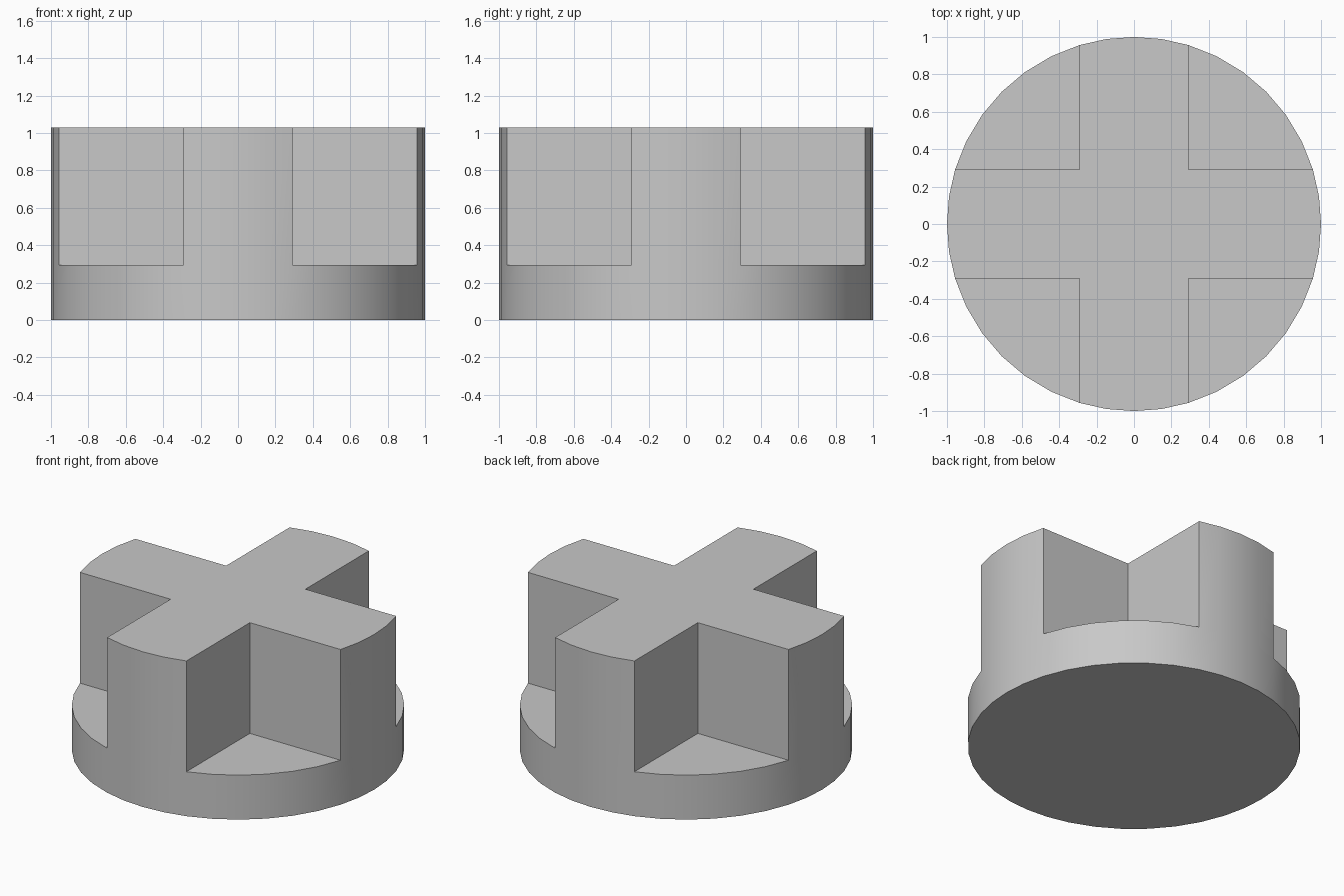
import bpy, bmesh, math

if "Cube" in bpy.data.objects:
    bpy.data.objects.remove(bpy.data.objects["Cube"])

R = 1.0        # outer radius
ARM = 0.291    # half width of the cross arms
FLOOR = 0.295  # top of the disc
TOP = 1.03     # top of the cross

grey = bpy.data.materials.new("light grey")
grey.diffuse_color = (0.58, 0.58, 0.58, 1)
grey.use_nodes = True
grey.node_tree.nodes["Principled BSDF"].inputs["Base Color"].default_value = grey.diffuse_color

bm = bmesh.new()
cut = math.asin(ARM / R)


def arc(start, end, steps):
    return [start + (end - start) * i / steps for i in range(steps)]


# Outline of the disc: each quarter is one arm end and one open corner
ring, ends = [], []
for q in range(4):
    a = q * math.pi / 2
    ends.append(len(ring))
    for t in arc(a - cut, a + cut, 4) + arc(a + cut, a + math.pi / 2 - cut, 6):
        ring.append((R * math.cos(t), R * math.sin(t)))
n = len(ring)

# Solid disc with its top split into a cross and four corner floors
low = [bm.verts.new((x, y, 0)) for x, y in ring]
mid = [bm.verts.new((x, y, FLOOR)) for x, y in ring]
bm.faces.new(low[::-1])
for i in range(n):
    j = (i + 1) % n
    bm.faces.new((low[i], low[j], mid[j], mid[i]))

cross = []
for q, e in enumerate(ends):
    a = math.pi / 4 + q * math.pi / 2
    d = ARM * math.sqrt(2)
    inner = bm.verts.new((d * math.cos(a), d * math.sin(a), FLOOR))
    cross += mid[e:e + 5] + [inner]
    bm.faces.new([mid[(e + 4 + k) % n] for k in range(7)] + [inner])
top = bm.faces.new(cross)

# Raise the cross
raised = bmesh.ops.extrude_face_region(bm, geom=[top])["geom"]
bmesh.ops.translate(bm, vec=(0, 0, TOP - FLOOR),
                    verts=[v for v in raised if isinstance(v, bmesh.types.BMVert)])
if top.is_valid:
    bmesh.ops.delete(bm, geom=[top], context='FACES_ONLY')
bmesh.ops.recalc_face_normals(bm, faces=bm.faces)

mesh = bpy.data.meshes.new("cross_topped_disc")
bm.to_mesh(mesh)
bm.free()
mesh.materials.append(grey)
obj = bpy.data.objects.new("cross_topped_disc", mesh)
bpy.context.collection.objects.link(obj)

# Smooth round wall, sharp edges elsewhere
bpy.context.view_layer.objects.active = obj
obj.select_set(True)
bpy.ops.object.shade_smooth_by_angle(angle=math.radians(30))
